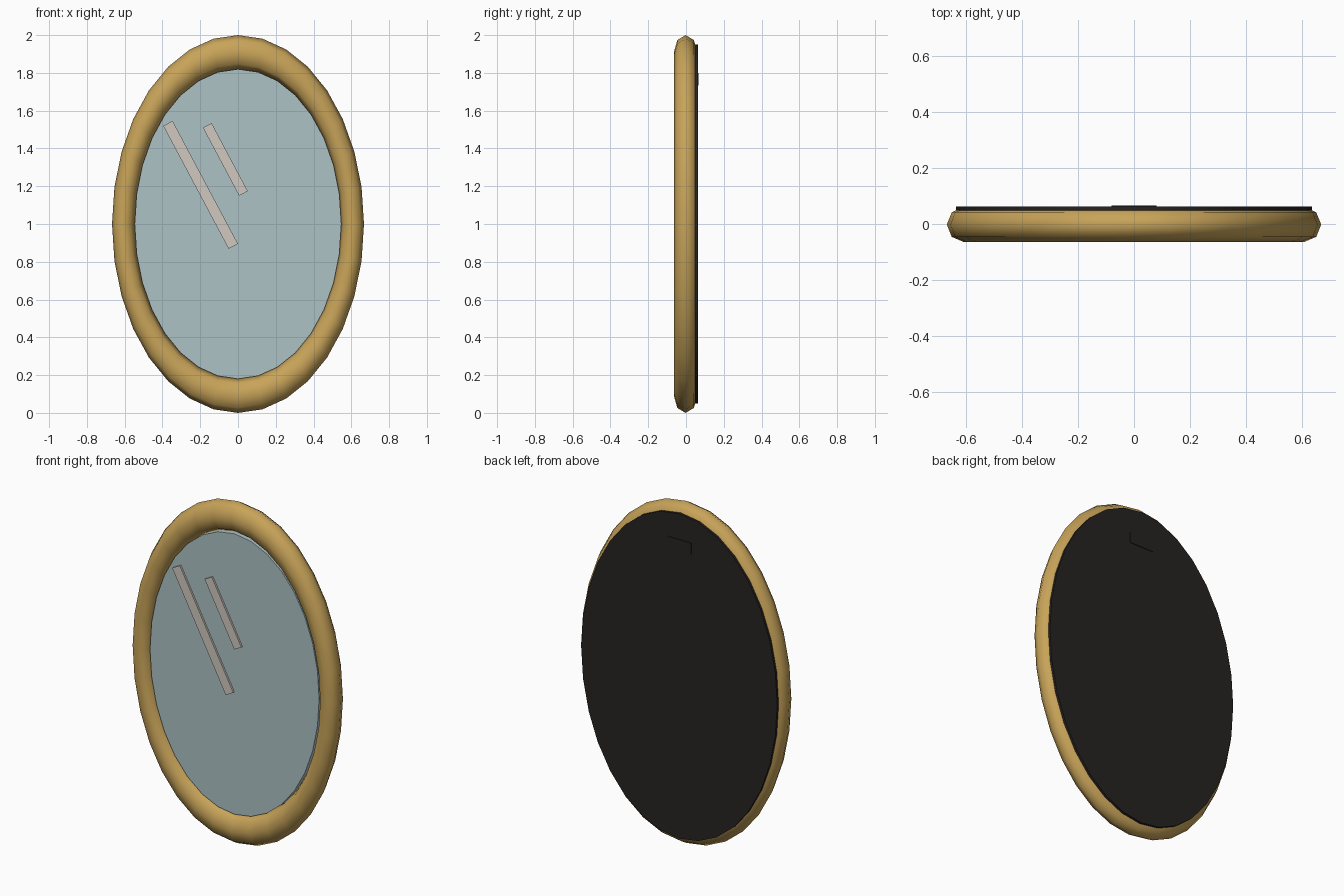
import bpy
from math import radians

if "Cube" in bpy.data.objects:
    bpy.data.objects.remove(bpy.data.objects["Cube"])

CENTRE_Z = 1.0
ASPECT = 0.667   # oval width / height
SEGMENTS = 32


def paint(obj, name, rgb):
    mat = bpy.data.materials.get(name) or bpy.data.materials.new(name)
    mat.diffuse_color = (*rgb, 1.0)
    mat.use_nodes = True
    mat.node_tree.nodes["Principled BSDF"].inputs["Base Color"].default_value = mat.diffuse_color
    obj.data.materials.append(mat)


def finish(obj, name, mat, rgb):
    obj.name = name
    bpy.ops.object.transform_apply(location=False, rotation=True, scale=True)
    paint(obj, mat, rgb)
    return obj


def oval_plate(name, radius, y_front, y_back, mat, rgb):
    bpy.ops.mesh.primitive_cylinder_add(
        vertices=SEGMENTS, radius=radius, depth=y_back - y_front,
        location=(0, (y_front + y_back) / 2, CENTRE_Z), rotation=(radians(90), 0, 0))
    obj = bpy.context.object
    obj.scale = (ASPECT, 1, 1)
    finish(obj, name, mat, rgb)
    bpy.ops.object.shade_smooth_by_angle(angle=radians(40))


def box(name, x, z, width, height, y_front, y_back, tilt, mat, rgb):
    bpy.ops.mesh.primitive_cube_add(
        size=1, location=(x, (y_front + y_back) / 2, z), rotation=(0, radians(tilt), 0))
    obj = bpy.context.object
    obj.scale = (width, y_back - y_front, height)
    finish(obj, name, mat, rgb)


# Oval frame: a stretched, slightly flattened ring
bpy.ops.mesh.primitive_torus_add(
    major_segments=SEGMENTS, minor_segments=8, major_radius=0.91, minor_radius=0.09,
    location=(0, -0.002, CENTRE_Z), rotation=(radians(90), 0, 0))
frame = bpy.context.object
frame.scale = (ASPECT, 1, 0.69)
finish(frame, "frame", "gold", (0.58, 0.37, 0.10))
bpy.ops.object.shade_smooth()

# Mirror glass and backing board
oval_plate("glass", 0.82, -0.032, 0.0, "glass", (0.42, 0.54, 0.56))
DARK = (0.02, 0.017, 0.015)
oval_plate("backing", 0.95, 0.040, 0.0625, "dark_board", DARK)

# Hanging tab on the back
box("hanging_tab", 0, 1.767, 0.16, 0.065, 0.055, 0.0665, 0, "dark_board", DARK)

# Two slanted reflection strips on the glass
for name, x, z, length, width in (("long_glint", -0.198, 1.207, 0.737, 0.056),
                                  ("short_glint", -0.067, 1.342, 0.408, 0.052)):
    box(name, x, z, width, length, -0.043, -0.028, -28, "glint", (0.63, 0.58, 0.52))
